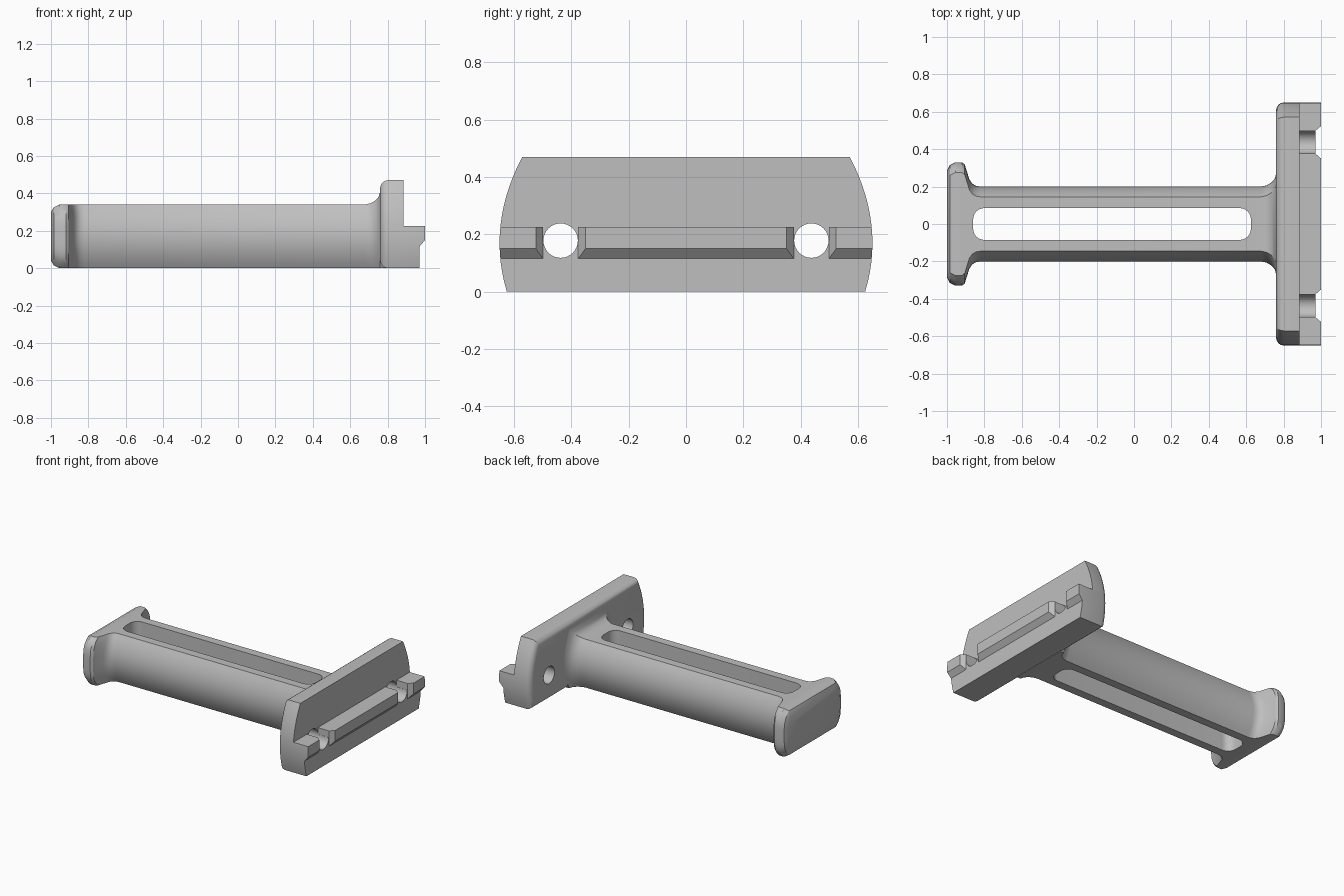
import bpy, bmesh, math
from mathutils import Vector

if "Cube" in bpy.data.objects:
    bpy.data.objects.remove(bpy.data.objects["Cube"], do_unlink=True)

grey = bpy.data.materials.new("plain grey")
grey.use_nodes = True
COLOUR = (0.52, 0.52, 0.52, 1)
grey.diffuse_color = COLOUR
grey.node_tree.nodes["Principled BSDF"].inputs["Base Color"].default_value = COLOUR


def loft(name, rings):
    """Closed solid skinned through rings of equal point count."""
    bm = bmesh.new()
    loops = [[bm.verts.new(p) for p in ring] for ring in rings]
    n = len(loops[0])
    for a, b in zip(loops, loops[1:]):
        for i in range(n):
            j = (i + 1) % n
            bm.faces.new((a[i], a[j], b[j], b[i]))
    bm.faces.new(loops[0][::-1])
    bm.faces.new(loops[-1])
    bmesh.ops.recalc_face_normals(bm, faces=bm.faces)
    mesh = bpy.data.meshes.new(name)
    bm.to_mesh(mesh)
    bm.free()
    mesh.materials.append(grey)
    ob = bpy.data.objects.new(name, mesh)
    bpy.context.collection.objects.link(ob)
    return ob


def prism(name, points, axis, lo, hi):
    """Extrude a 2D outline along the given axis."""
    def place(p, h):
        c = list(p)
        c.insert(axis, h)
        return Vector(c)
    return loft(name, [[place(p, h) for p in points] for h in (lo, hi)])


def section(x, zlo, zhi, side, steps=14):
    """Symmetric ring at x whose half width is side(z, t), t from -1 to 1."""
    right = []
    for i in range(steps + 1):
        t = 2 * i / steps - 1
        z = zlo + (zhi - zlo) * i / steps
        right.append((x, side(z, t), z))
    return right + [(x, -y, z) for _, y, z in reversed(right)]


def cut(ob, cutter):
    mod = ob.modifiers.new("cut", 'BOOLEAN')
    mod.operation = 'DIFFERENCE'
    mod.solver = 'EXACT'
    mod.object = cutter
    bpy.context.view_layer.objects.active = ob
    bpy.ops.object.modifier_apply(modifier=mod.name)
    bpy.data.objects.remove(cutter, do_unlink=True)


def circle(cx, cy, r, start=0, sweep=360, n=32):
    count = n if sweep == 360 else n + 1
    angles = [math.radians(start + sweep * i / n) for i in range(count)]
    return [(cx + r * math.cos(a), cy + r * math.sin(a)) for a in angles]


# Bar with flared end: x, half width, bottom, top, squareness of the sides
stations = [
    (-1.0, .285, .04, .30, 4), (-.985, .315, .015, .325, 4), (-.955, .33, 0, .34, 4),
    (-.92, .33, 0, .34, 4), (-.905, .318, 0, .34, 4), (-.88, .238, 0, .34, 3),
    (-.865, .216, 0, .34, 2.5), (-.845, .204, 0, .34, 2), (-.82, .20, 0, .34, 2),
    (.68, .20, 0, .34, 2), (.71, .207, 0, .347, 2), (.735, .222, 0, .362, 2),
    (.752, .242, 0, .382, 2), (.76, .268, 0, .408, 2), (.79, .268, 0, .408, 2),
]
bar = loft("handle_bar", [
    section(x, lo, hi, lambda z, t, w=w, p=p: w - .055 * abs(t) ** p)
    for x, w, lo, hi, p in stations])

# Long rounded slot through the bar
outline = []
for cx, cy, start in ((.565, .025, 0), (-.80, .025, 90), (-.80, -.025, 180), (.565, -.025, 270)):
    outline += circle(cx, cy, .06, start, 90, 8)
cut(bar, prism("slot_cutter", outline, 2, -.2, .6))

# End plate with curved sides and a rounded inner rim
plate = loft("end_plate", [
    section(x, d, .47 - d, lambda z, t, d=d: .65 - d - .88 * (z - .17) ** 2)
    for x, d in ((.76, .04), (.764, .025), (.773, .012), (.785, .004), (.80, 0), (1.0, 0))])

# Step above the rail and undercut below it
cut(plate, prism("step_cutter", [(.885, .225), (1.1, .225), (1.1, .6), (.885, .6)], 1, -1, 1))
cut(plate, prism("undercut_cutter",
                 [(.97, -.1), (.97, .115), (1.0, .15), (1.1, .15), (1.1, -.1)], 1, -1, 1))

# Bolt holes with open, flared notches in the rail
for s in (-1, 1):
    y = s * .437
    cut(plate, prism("notch_cutter", [(y - .061, .178), (y + .061, .178),
                                      (y + .061, .5), (y - .061, .5)], 0, .886, 1.1))
    cut(plate, prism("flare_cutter", [(.97, y - .061), (.97, y + .061),
                                      (1.01, y + .095), (1.01, y - .095)], 2, .113, .4))
    cut(plate, prism("hole_cutter", circle(y, .178, .06), 0, .7, 1.1))

# Smooth curved surfaces, keep hard edges
for ob in (bar, plate):
    bpy.ops.object.select_all(action='DESELECT')
    ob.select_set(True)
    bpy.context.view_layer.objects.active = ob
    bpy.ops.object.shade_smooth_by_angle(angle=math.radians(30))
